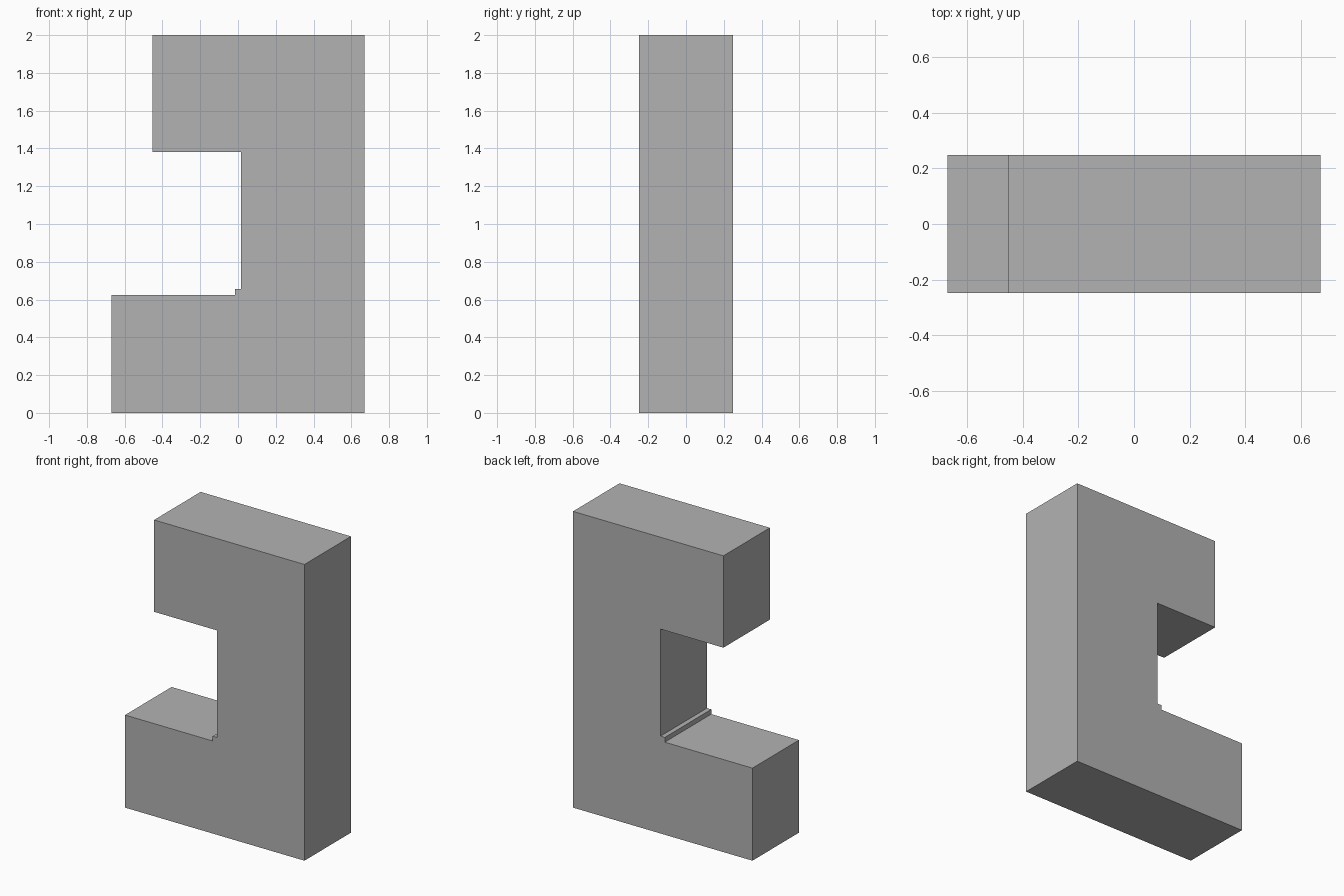
import bpy
import bmesh
from mathutils import Vector

cube = bpy.data.objects.get("Cube")
if cube:
    bpy.data.objects.remove(cube, do_unlink=True)

# Plain grey material
grey = bpy.data.materials.new("plain_grey")
grey.use_nodes = True
colour = (0.448, 0.448, 0.448, 1)
grey.diffuse_color = colour
grey.node_tree.nodes["Principled BSDF"].inputs["Base Color"].default_value = colour


def extrude_profile(name, profile, half_depth):
    """Extrude an x-z outline along y into a closed solid."""
    bm = bmesh.new()
    face = bm.faces.new([bm.verts.new((x, -half_depth, z)) for x, z in profile])
    result = bmesh.ops.extrude_face_region(bm, geom=[face], use_keep_orig=True)
    verts = [v for v in result["geom"] if isinstance(v, bmesh.types.BMVert)]
    bmesh.ops.translate(bm, verts=verts, vec=Vector((0, 2 * half_depth, 0)))
    bmesh.ops.recalc_face_normals(bm, faces=bm.faces)
    mesh = bpy.data.meshes.new(name)
    bm.to_mesh(mesh)
    bm.free()
    mesh.materials.append(grey)
    obj = bpy.data.objects.new(name, mesh)
    bpy.context.collection.objects.link(obj)
    return obj


# C-shaped bracket: long lower jaw, small step at the inner corner, short upper jaw
outline = [
    (-0.67, 0), (0.67, 0), (0.67, 2), (-0.453, 2),
    (-0.453, 1.38), (0.017, 1.38), (0.017, 0.657),
    (-0.015, 0.657), (-0.015, 0.625), (-0.67, 0.625),
]
extrude_profile("bracket_body", outline, 0.248)
